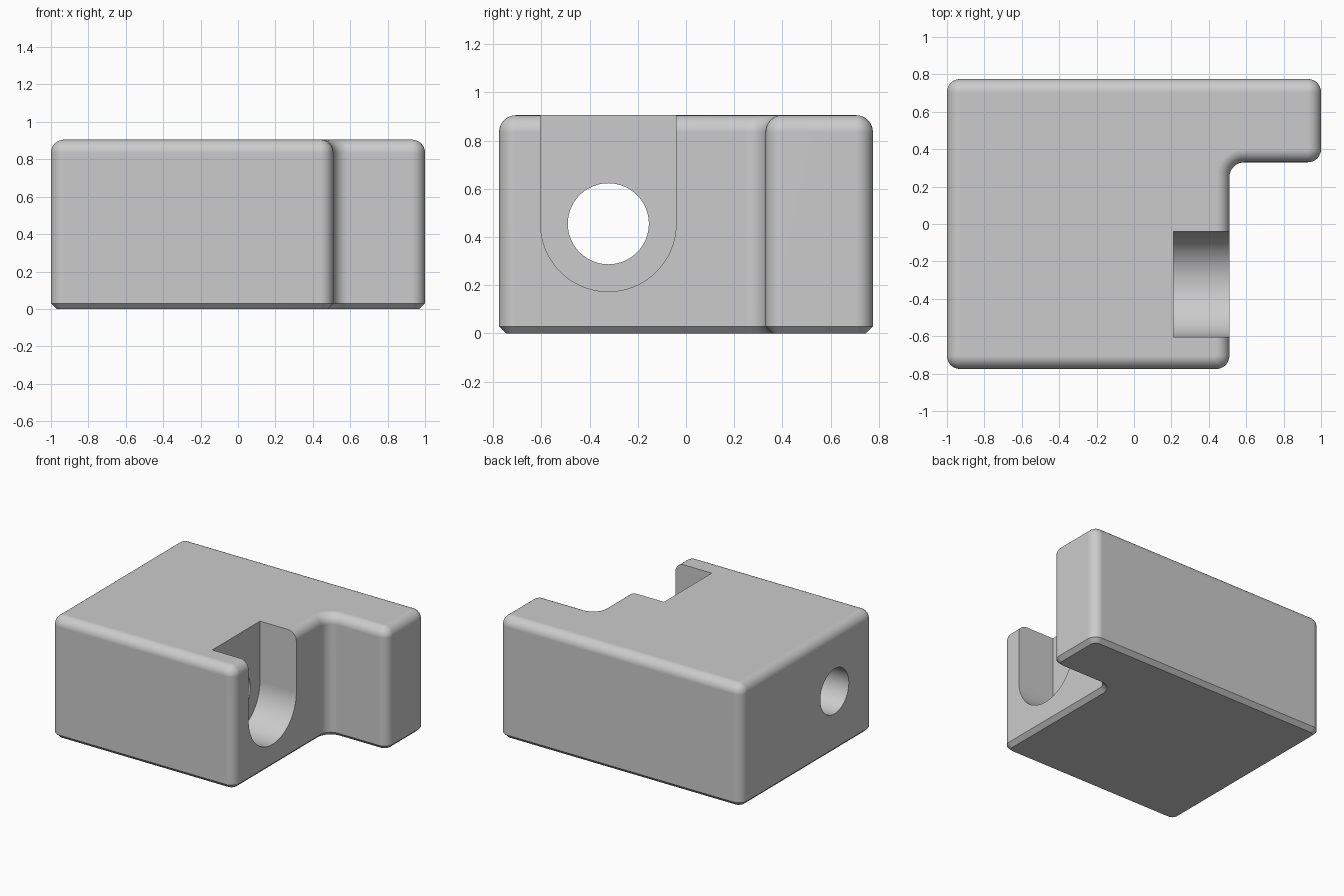
import bpy, bmesh, math

if "Cube" in bpy.data.objects:
    bpy.data.objects.remove(bpy.data.objects["Cube"])

H, R = 0.905, 0.07           # block height, edge rounding radius
CHAMFER = 0.03
HOLE_Y, HOLE_Z = -0.322, 0.455
SEG = 8

grey = bpy.data.materials.new("light grey")
grey.diffuse_color = (0.6, 0.6, 0.6, 1)
grey.use_nodes = True
grey.node_tree.nodes["Principled BSDF"].inputs["Base Color"].default_value = grey.diffuse_color

# L-shaped outline, counter-clockwise: x, y, start angle, inward direction, convex?
CORNERS = [(-1, -0.775, 180, (1, 1), True),
           (0.51, -0.775, 270, (-1, 1), True),
           (0.51, 0.33, 180, (1, -1), False),
           (1, 0.33, 270, (-1, 1), True),
           (1, 0.775, 0, (-1, -1), True),
           (-1, 0.775, 90, (1, -1), True)]


def outline(inset):
    """Rounded outline shrunk inwards by inset."""
    pts = []
    for x, y, start, (dx, dy), convex in CORNERS:
        r = R if convex else 0.08
        cx, cy = x + dx * r, y + dy * r
        rad = max(r - inset, 0) if convex else r + inset
        sweep = 90 if convex else -90
        for i in range(SEG + 1):
            a = math.radians(start + sweep * i / SEG)
            pts.append((cx + rad * math.cos(a), cy + rad * math.sin(a)))
    return pts


def make_object(name, rings):
    """Skin a stack of matching rings and cap both ends."""
    bm = bmesh.new()
    loops = [[bm.verts.new(p) for p in ring] for ring in rings]
    n = len(loops[0])
    for lo, hi in zip(loops, loops[1:]):
        for i in range(n):
            j = (i + 1) % n
            bm.faces.new((lo[i], lo[j], hi[j], hi[i]))
    bm.faces.new(loops[0][::-1])
    bm.faces.new(loops[-1])
    bmesh.ops.remove_doubles(bm, verts=bm.verts, dist=1e-5)
    bmesh.ops.recalc_face_normals(bm, faces=bm.faces)
    mesh = bpy.data.meshes.new(name)
    bm.to_mesh(mesh)
    bm.free()
    obj = bpy.data.objects.new(name, mesh)
    bpy.context.collection.objects.link(obj)
    mesh.materials.append(grey)
    return obj


# Block: chamfered bottom, straight walls, rounded top edge
levels = [(CHAMFER, 0), (0, CHAMFER)]
for i in range(SEG + 1):
    t = math.pi / 2 * i / SEG
    levels.append((R * (1 - math.cos(t)), H - R + R * math.sin(t)))
block = make_object("bracket_block", [[(x, y, z) for x, y in outline(d)] for d, z in levels])


def arc(radius, start, end, steps):
    return [(HOLE_Y + radius * math.cos(start + (end - start) * i / steps),
             HOLE_Z + radius * math.sin(start + (end - start) * i / steps))
            for i in range(steps + 1)]


def prism(name, profile, x0, x1):
    obj = make_object(name, [[(x, y, z) for y, z in profile] for x in (x0, x1)])
    obj.hide_render = True
    return obj


# Open-topped round-bottomed slot and the through hole behind it
W = 0.281
slot = prism("slot_cutter", arc(W, math.pi, 2 * math.pi, 40)
             + [(HOLE_Y + W, 1.1), (HOLE_Y - W, 1.1)], 0.21, 0.8)
hole = prism("hole_cutter", arc(0.168, 0, 2 * math.pi, 64)[:-1], -1.2, 0.7)

bpy.context.view_layer.objects.active = block
block.select_set(True)
for cutter in (slot, hole):
    mod = block.modifiers.new("cut", 'BOOLEAN')
    mod.operation, mod.solver, mod.object = 'DIFFERENCE', 'EXACT', cutter
    bpy.ops.object.modifier_apply(modifier=mod.name)
    bpy.data.objects.remove(cutter)

# Smooth roundings with crisp edges and flat broad faces
bpy.ops.object.shade_smooth_by_angle(angle=math.radians(30))
weighted = block.modifiers.new("flat_faces", 'WEIGHTED_NORMAL')
weighted.keep_sharp = True
